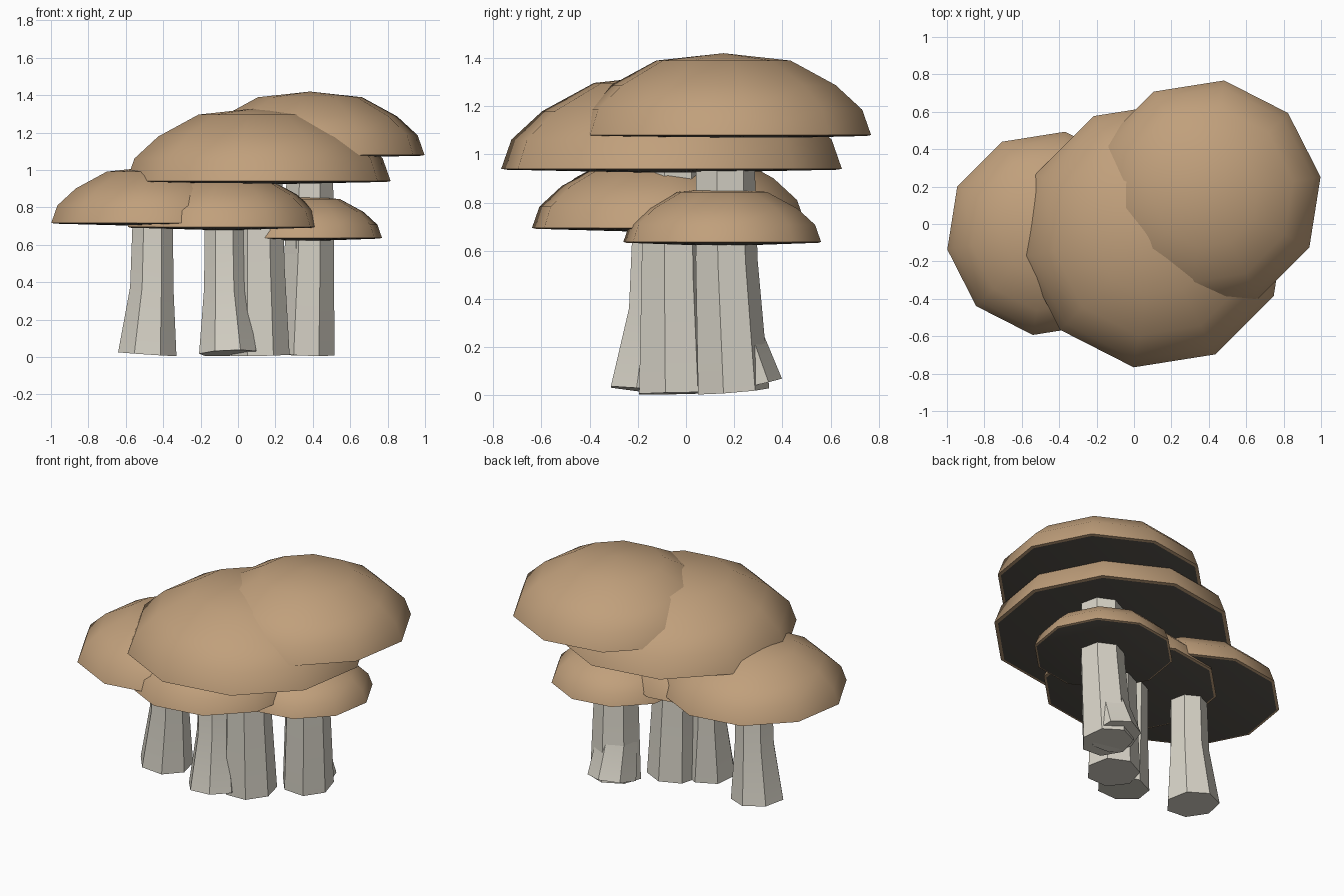
import bpy, bmesh, math
from mathutils import Vector

if "Cube" in bpy.data.objects:
    bpy.data.objects.remove(bpy.data.objects["Cube"])


def material(name, rgb):
    m = bpy.data.materials.new(name)
    m.diffuse_color = (*rgb, 1)
    m.use_nodes = True
    m.node_tree.nodes["Principled BSDF"].inputs["Base Color"].default_value = m.diffuse_color
    return m


BROWN = material("cap_brown", (0.53, 0.35, 0.20))
DARK = material("gill_dark", (0.10, 0.09, 0.075))
PALE = material("stem_pale", (0.68, 0.65, 0.57))


def ring(bm, cx, cy, r, n, start, height):
    verts = []
    for i in range(n):
        a = math.radians(start) + i * math.tau / n
        o = Vector((r * math.cos(a), r * math.sin(a)))
        verts.append(bm.verts.new((cx + o.x, cy + o.y, height(o))))
    return verts


def bridge(bm, a, b, mat=0):
    n = len(a)
    for i in range(n):
        j = (i + 1) % n
        bm.faces.new((a[i], a[j], b[j], b[i])).material_index = mat


def finish(bm, name, mats):
    bmesh.ops.recalc_face_normals(bm, faces=bm.faces)
    me = bpy.data.meshes.new(name)
    bm.to_mesh(me)
    bm.free()
    for m in mats:
        me.materials.append(m)
    ob = bpy.data.objects.new(name, me)
    bpy.context.collection.objects.link(ob)
    bpy.ops.object.select_all(action='DESELECT')
    ob.select_set(True)
    bpy.context.view_layer.objects.active = ob
    bpy.ops.object.shade_smooth_by_angle(angle=math.radians(40))


# Domed ten-sided cap with a dark, slightly dished underside
DOME = [(1.0, 0.0), (0.94, 0.31), (0.76, 0.61), (0.455, 0.91)]


def cap(name, x, y, z, r):
    h = r * 0.547
    bm = bmesh.new()
    rings = [ring(bm, x, y, r * f, 10, 9, lambda o, t=t: z + h * t) for f, t in DOME]
    lip = ring(bm, x, y, r * 0.97, 10, 9, lambda o: z - 0.004)
    for a, b in zip(rings, rings[1:]):
        bridge(bm, a, b)
    bridge(bm, lip, rings[0])
    apex = bm.verts.new((x, y, z + h))
    under = bm.verts.new((x, y, z - 0.018))
    for i in range(10):
        j = (i + 1) % 10
        bm.faces.new((rings[-1][i], rings[-1][j], apex))
        bm.faces.new((lip[j], lip[i], under)).material_index = 1
    finish(bm, name, [BROWN, DARK])


# Flared seven-sided stem, its foot cut square to the lean
def stem(name, foot, top, z_top, r_foot, r_top):
    foot, top = Vector(foot), Vector(top)
    lean = (foot - top) / 0.45
    lift = 0.004 + lean.length * r_foot
    bm = bmesh.new()
    mid = top.lerp(foot, 0.2)
    parts = [
        ring(bm, *foot, r_foot, 7, 90, lambda o: lift + o.dot(lean)),
        ring(bm, *mid, r_top * 1.08, 7, 90, lambda o: z_top * 0.52),
        ring(bm, *top, r_top, 7, 90, lambda o: z_top + 0.05),
    ]
    for a, b in zip(parts, parts[1:]):
        bridge(bm, a, b)
    bm.faces.new(parts[0])
    bm.faces.new(parts[-1])
    finish(bm, name, [PALE])


# name, cap centre x, y, rim z, cap radius, foot x, y, foot radius, stem radius
MUSHROOMS = [
    ("tall", 0.385, 0.155, 1.08, 0.62, 0.365, 0.19, 0.155, 0.125),
    ("broad", 0.11, -0.06, 0.94, 0.715, 0.12, -0.05, 0.16, 0.13),
    ("left", -0.455, -0.05, 0.717, 0.55, -0.485, -0.045, 0.16, 0.11),
    ("front", -0.075, -0.125, 0.695, 0.52, -0.055, -0.17, 0.157, 0.105),
    ("small", 0.36, 0.15, 0.637, 0.415, 0.35, 0.25, 0.148, 0.11),
]
for name, x, y, z, r, fx, fy, rf, rt in MUSHROOMS:
    cap(name + "_cap", x, y, z, r)
    stem(name + "_stem", (fx, fy), (x, y), z, rf, rt)
